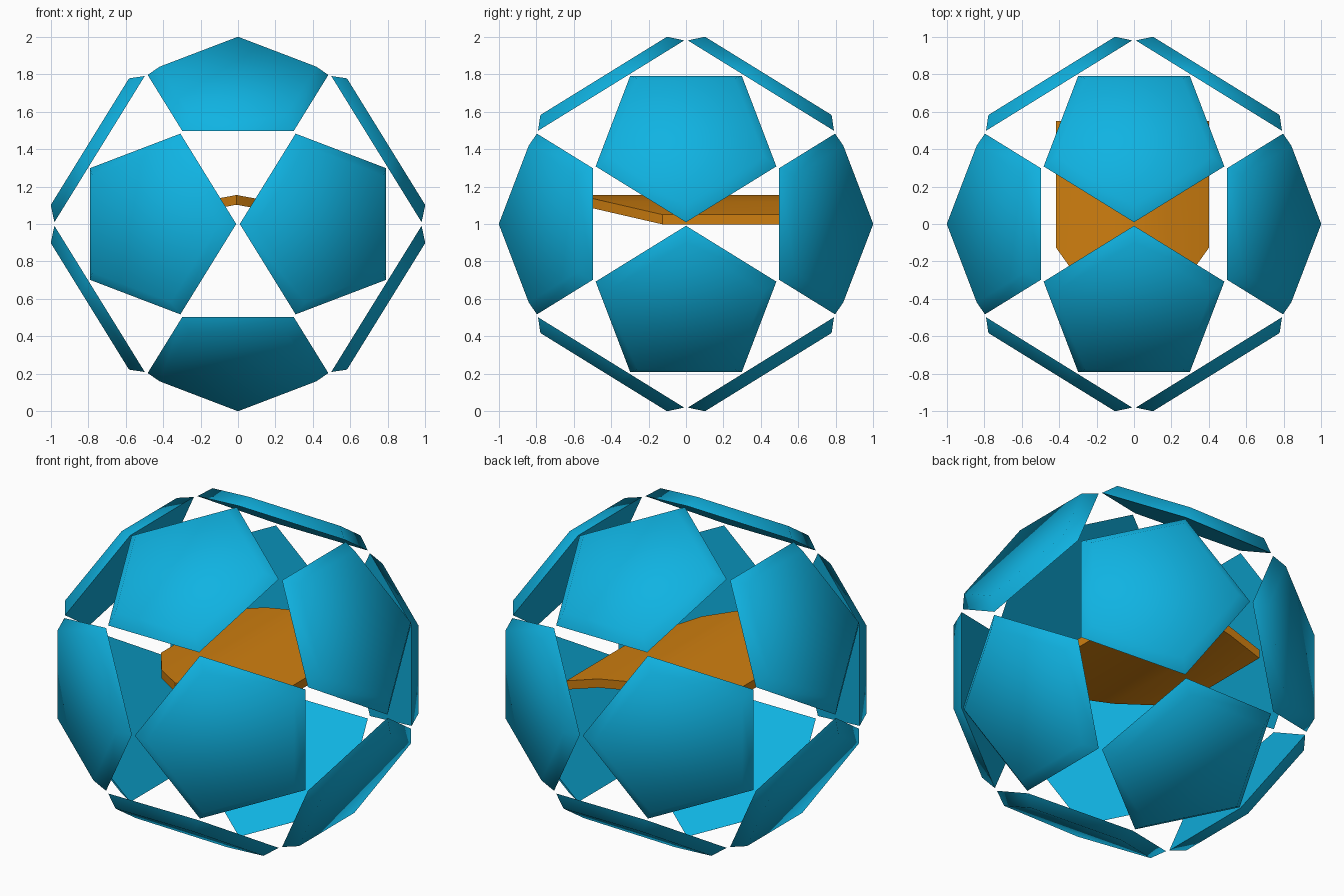
import bpy, bmesh, math
from mathutils import Vector

cube = bpy.data.objects.get("Cube")
if cube:
    bpy.data.objects.remove(cube)


def make_material(name, colour):
    mat = bpy.data.materials.new(name)
    mat.use_nodes = True
    mat.diffuse_color = colour
    mat.node_tree.nodes["Principled BSDF"].inputs["Base Color"].default_value = colour
    return mat


BLUE = make_material("sky blue", (0.005, 0.45, 0.76, 1))
ORANGE = make_material("amber orange", (0.62, 0.21, 0.005, 1))
CENTRE = Vector((0, 0, 1))


def loft(name, lower, upper, mat, smooth_angle):
    """Close two matching outlines into a solid object."""
    bm = bmesh.new()
    a = [bm.verts.new(p) for p in lower]
    b = [bm.verts.new(p) for p in upper]
    n = len(a)
    for i in range(n):
        j = (i + 1) % n
        bm.faces.new((a[i], a[j], b[j], b[i]))
    bm.faces.new(a[::-1])
    bm.faces.new(b)
    bmesh.ops.recalc_face_normals(bm, faces=bm.faces[:])
    return finish(name, bm, mat, smooth_angle)


def finish(name, bm, mat, smooth_angle):
    mesh = bpy.data.meshes.new(name)
    bm.to_mesh(mesh)
    bm.free()
    mesh.materials.append(mat)
    obj = bpy.data.objects.new(name, mesh)
    bpy.context.collection.objects.link(obj)
    bpy.ops.object.select_all(action='DESELECT')
    obj.select_set(True)
    bpy.context.view_layer.objects.active = obj
    bpy.ops.object.shade_smooth_by_angle(angle=math.radians(smooth_angle))
    return obj


def pentagon(normal, tip, distance, radius):
    side = normal.cross(tip)
    return [CENTRE + normal * distance
            + (tip * math.cos(t) + side * math.sin(t)) * radius
            for t in (math.tau * k / 5 for k in range(5))]


# Shell: twelve bevelled pentagon plates facing the dodecahedron directions
PHI = (1 + math.sqrt(5)) / 2
count = 0
for axis in range(3):
    for s1 in (-1, 1):
        for s2 in (-1, 1):
            normal = Vector((0, 0, 0))
            normal[axis] = s1 * PHI
            normal[(axis - 1) % 3] = s2
            normal.normalize()
            toward = Vector((0, 0, 0))
            toward[axis] = s1
            tip = (toward - normal * toward.dot(normal)).normalized()
            count += 1
            loft(f"shell_plate_{count}",
                 pentagon(normal, tip, 0.84, 0.508),
                 pentagon(normal, tip, 0.905, 0.44), BLUE, 60)

# Inner deck: an arched plate with a pointed front and a straight back
half = [(0, -0.58, 1.155), (0.2, -0.42, 1.118), (0.41, -0.125, 1.05)]
THICK, BACK, SHIFT = 0.052, 0.55, -0.008
front = [(-x, y, z) for x, y, z in half[:0:-1]] + half
bm = bmesh.new()
rows = [[bm.verts.new((x + SHIFT, yy, z - d)) for x, y, z in front
         for yy in [BACK if back else y]]
        for back, d in ((0, 0), (1, 0), (1, THICK), (0, THICK))]
for i in range(len(front) - 1):
    for r in range(4):
        p, q = rows[r], rows[(r + 1) % 4]
        bm.faces.new((p[i], p[i + 1], q[i + 1], q[i]))
for i in (0, -1):
    bm.faces.new([row[i] for row in rows])
bmesh.ops.recalc_face_normals(bm, faces=bm.faces[:])
finish("inner_deck", bm, ORANGE, 30)
